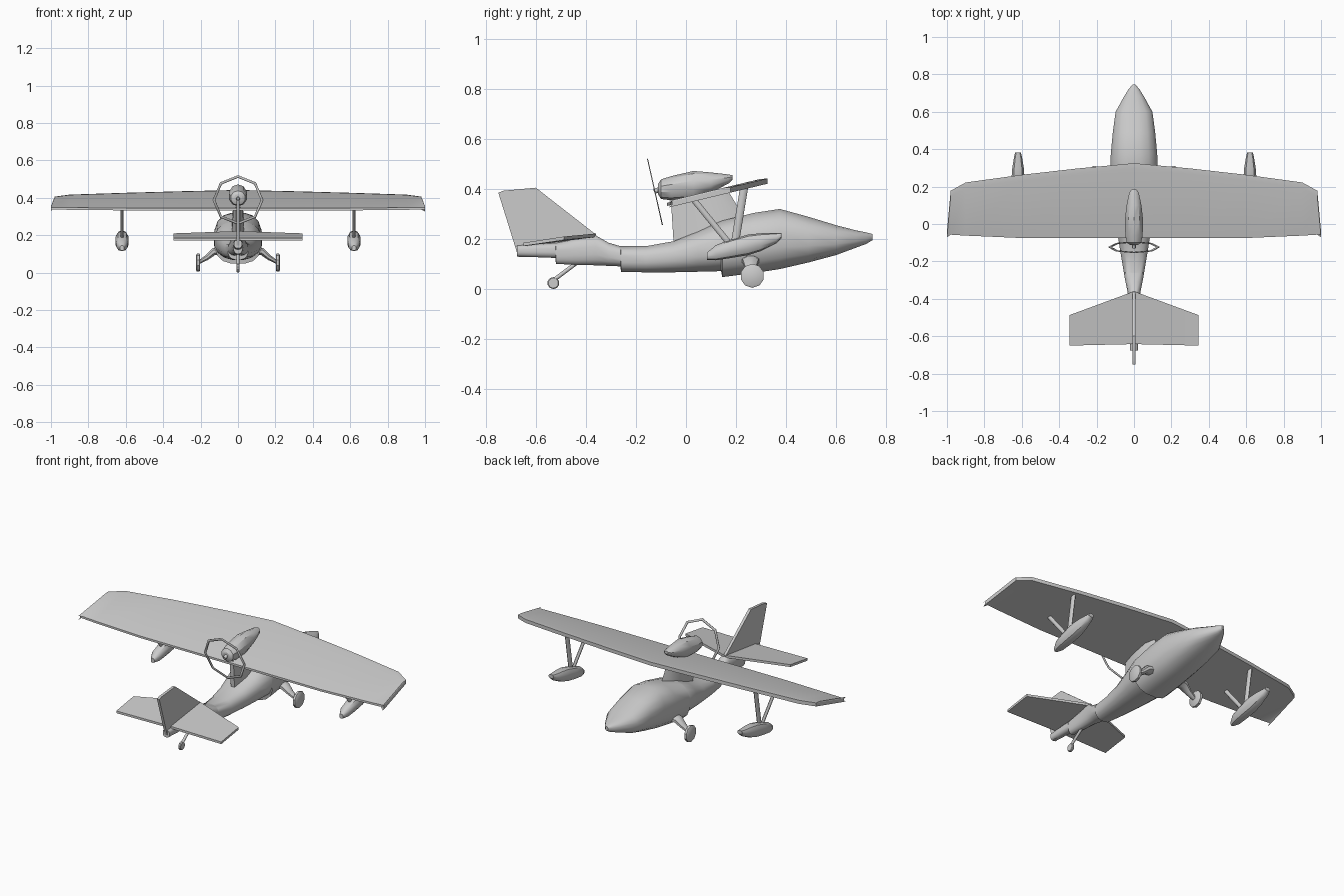
import bpy, math
from mathutils import Vector

if "Cube" in bpy.data.objects:
    bpy.data.objects.remove(bpy.data.objects["Cube"])


def mesh_object(name, verts, faces, angle=35):
    me = bpy.data.meshes.new(name)
    me.from_pydata(verts, [], faces)
    me.update()
    ob = bpy.data.objects.new(name, me)
    bpy.context.collection.objects.link(ob)
    bpy.ops.object.select_all(action='DESELECT')
    ob.select_set(True)
    bpy.context.view_layer.objects.active = ob
    bpy.ops.object.mode_set(mode='EDIT')
    bpy.ops.mesh.select_all(action='SELECT')
    bpy.ops.mesh.normals_make_consistent(inside=False)
    bpy.ops.object.mode_set(mode='OBJECT')
    bpy.ops.object.shade_smooth_by_angle(angle=math.radians(angle))
    return ob


def skin(name, rings, angle=35):
    """Join equal-sized closed rings and cap both ends."""
    n = len(rings[0])
    verts = [p for r in rings for p in r]
    faces = [(i*n + j, i*n + (j+1) % n, (i+1)*n + (j+1) % n, (i+1)*n + j)
             for i in range(len(rings) - 1) for j in range(n)]
    faces += [tuple(range(n)), tuple(range(len(verts) - n, len(verts)))]
    return mesh_object(name, verts, faces, angle)


def hull(name, sections, cx=0, n=12, power=1.0, angle=35):
    """Sections (y, z bottom, z top, half width) as rounded rings."""
    rings = []
    for y, z0, z1, w in sections:
        ring = []
        for k in range(n):
            a = 2*math.pi*(k + .5)/n
            c, s = math.cos(a), math.sin(a)
            c = math.copysign(abs(c)**power, c)
            s = math.copysign(abs(s)**power, s)
            s /= math.sin(math.pi*(n//4*2 - 1 + (n//2 % 2))/n/1)**power if n == 0 else 1
            ring.append((cx + w*c, y, (z0+z1)/2 + (z1-z0)/2*s))
        rings.append(ring)
    return skin(name, rings, angle)


def plate(name, outline, t):
    """Side outline of (y, z) points given thickness along x."""
    return skin(name, [[(x, y, z) for y, z in outline] for x in (-t, t)])


def bar(name, a, b, w, d, n=8):
    a, b = Vector(a), Vector(b)
    q = (b - a).to_track_quat('Z', 'Y')
    rings = [[p + q @ Vector((w*math.cos(2*math.pi*k/n), d*math.sin(2*math.pi*k/n), 0))
              for k in range(n)] for p in (a, b)]
    return skin(name, rings, 50)


def wheel(name, x, y, z, r, t):
    rings = [[(x + dx, y + rr*math.cos(math.pi*(k + .5)/5), z + rr*math.sin(math.pi*(k + .5)/5))
              for k in range(10)] for dx, rr in ((-t, r*.85), (-t*.6, r), (t*.6, r), (t, r*.85))]
    return skin(name, rings)


# Hull with cabin, two planing steps and tail boom
hull("fuselage", [
    (.745, .195, .22, .008), (.72, .18, .227, .03), (.68, .165, .235, .055),
    (.60, .135, .256, .1), (.49, .105, .29, .115), (.375, .078, .322, .126),
    (.27, .062, .306, .13), (.145, .046, .275, .127), (.14, .07, .273, .126),
    (.05, .068, .232, .11), (-.05, .066, .192, .09), (-.16, .066, .172, .072),
    (-.26, .068, .172, .055), (-.262, .09, .172, .055), (-.31, .092, .186, .046),
    (-.36, .094, .215, .036), (-.44, .096, .2, .03), (-.52, .1, .185, .026),
    (-.522, .124, .185, .026), (-.675, .13, .175, .022)], n=16, power=.8)

# Pylon between cabin and wing
skin("pylon", [[(0, .26, .24), (.035, .18, .24), (.035, .05, .17), (.012, -.048, .16),
                (-.012, -.048, .16), (-.035, .05, .17), (-.035, .18, .24)],
               [(0, .17, .39), (.024, .12, .38), (.024, .02, .36), (.012, -.06, .35),
                (-.012, -.06, .35), (-.024, .02, .36), (-.024, .12, .38)]])

# Inclined wing with clipped tips
half = [(0, .325, -.075), (.3, .297, -.075), (.6, .263, -.075),
        (.9, .222, -.062), (.98, .178, -.057), (1, -.04, -.056)]
stations = [(-x, a, b) for x, a, b in half[:0:-1]] + half


def wing_ring(x, le, te):
    z = lambda y: .338 + .24*(y + .07)
    return [(x, te, z(te) - .004), (x, te, z(te) + .008), (x, le - .03, z(le - .03) + .014),
            (x, le, z(le) + .009), (x, le, z(le) - .012), (x, le - .03, z(le - .03) - .012)]


skin("wing", [wing_ring(*s) for s in stations], 25)

# Engine nacelle
hull("engine_nacelle", [
    (.185, .437, .455, .012), (.17, .422, .458, .026), (.1, .385, .466, .042),
    (.03, .36, .472, .05), (-.06, .355, .451, .049), (-.1, .36, .438, .04),
    (-.112, .38, .42, .022)], n=10)

# Propeller arc: thin tilted octagonal ring
verts, faces = [], []
for r in (.136, .122):
    for k in range(8):
        a = math.pi*k/4
        h = r*math.cos(a)
        verts.append((r*math.sin(a), -.124 - .22*h, .388 + .975*h))
for k in range(8):
    faces.append((k, (k+1) % 8, (k+1) % 8 + 8, k + 8))
ring = mesh_object("propeller_arc", verts, faces)
m = ring.modifiers.new("thickness", 'SOLIDIFY')
m.thickness = .004
m.offset = 0
bar("propeller_shaft", (0, -.1, .4), (0, -.128, .39), .01, .01)

# Fin and rudder
plate("fin", [(-.75, .385), (-.73, .393), (-.6, .405), (-.36, .218), (-.36, .17),
              (-.5, .13), (-.67, .128)], .008)

# Tailplane
skin("tailplane", [
    [(x, te, .172), (x, te, .185), (x, le, zl + .006), (x, le, zl - .008)]
    for x, le, te, zl in ((-.345, -.487, -.65, .204), (0, -.36, -.642, .216),
                          (.345, -.487, -.65, .204))], 25)

for side, s in (("left", -1), ("right", 1)):
    # Wing floats and their struts
    x = .62*s
    hull(side + "_float", [
        (.382, .203, .225, .016), (.36, .182, .224, .022), (.3, .152, .223, .032),
        (.25, .136, .218, .036), (.18, .124, .198, .036), (.12, .115, .176, .03),
        (.083, .117, .145, .012)], cx=x, n=10, power=.85)
    bar(side + "_float_front_strut", (x, .195, .18), (x, .232, .405), .009, .016)
    bar(side + "_float_rear_strut", (x, .175, .18), (x, .03, .358), .008, .012)

    # Main wheels on curved legs
    leg = [(.09, .115, .04, .022), (.13, .112, .034, .02), (.165, .082, .022, .015),
           (.205, .058, .014, .01)]
    skin(side + "_wheel_leg", [[(s*(px + .35*h*math.sin(a)), .258 + d*math.cos(a), z + h*math.sin(a))
                                for a in [math.pi*(k + .5)/4 for k in range(8)]]
                               for px, z, d, h in leg], 50)
    wheel(side + "_main_wheel", .213*s, .265, .053, .048, .011)

# Tail wheel
bar("tail_wheel_leg", (0, -.43, .11), (0, -.53, .035), .008, .008)
wheel("tail_wheel", 0, -.53, .024, .024, .008)
